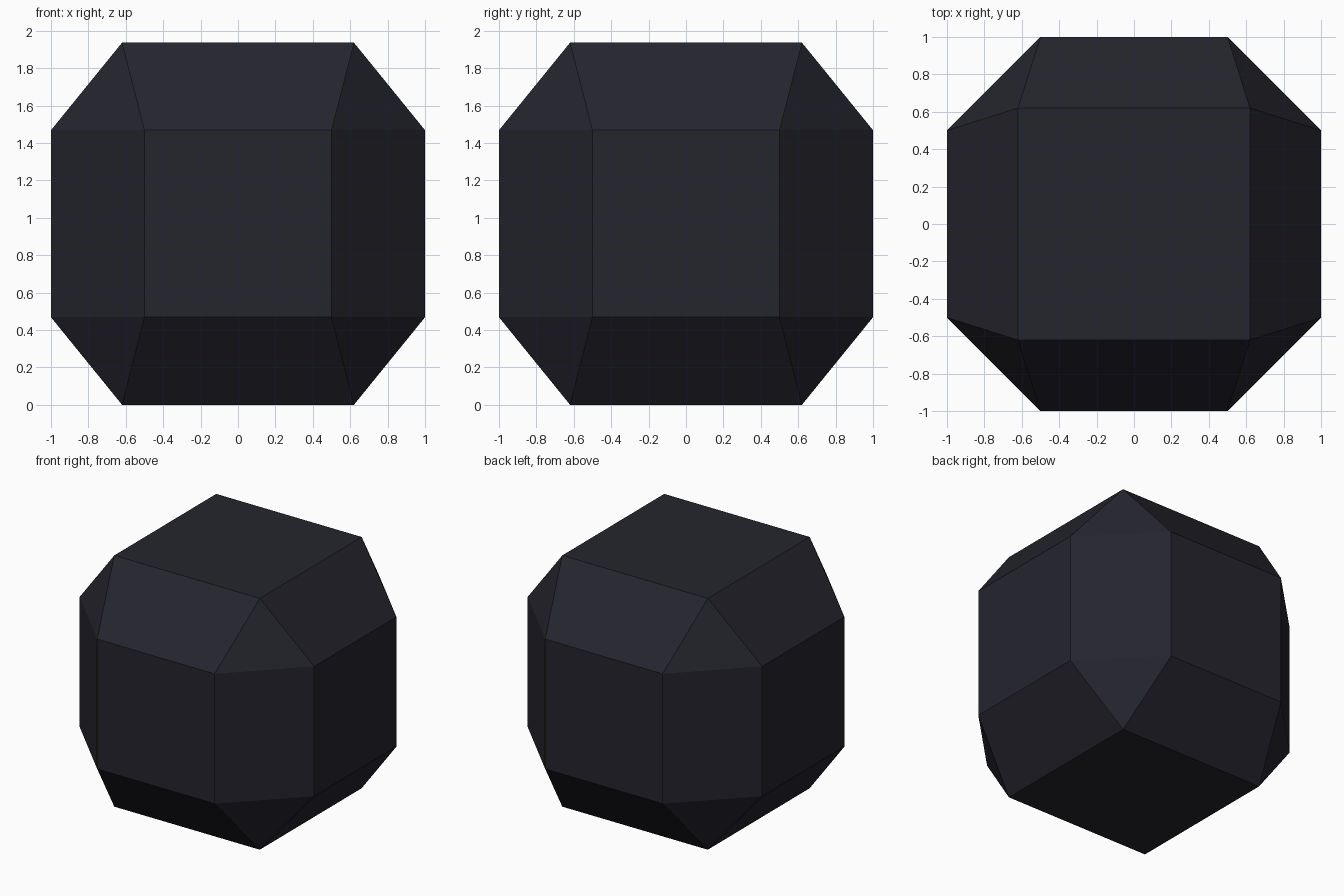
import bpy, bmesh, math

if "Cube" in bpy.data.objects:
    bpy.data.objects.remove(bpy.data.objects["Cube"])

CAP, FLAT = 0.62, 0.5            # half width of end squares, half width of side panels
Z_LOW, Z_HIGH, TOP = 0.468, 1.468, 1.936

bm = bmesh.new()
for sx in (-1, 1):
    for sy in (-1, 1):
        # square top and bottom caps
        for z in (0, TOP):
            bm.verts.new((sx * CAP, sy * CAP, z))
        # octagonal belt with eight upright walls
        for z in (Z_LOW, Z_HIGH):
            bm.verts.new((sx, sy * FLAT, z))
            bm.verts.new((sx * FLAT, sy, z))

# skin the points, then merge the coplanar triangles into flat panels
bmesh.ops.convex_hull(bm, input=bm.verts)
bmesh.ops.dissolve_limit(bm, angle_limit=math.radians(1), verts=bm.verts, edges=bm.edges)
bmesh.ops.recalc_face_normals(bm, faces=bm.faces)

mesh = bpy.data.meshes.new("faceted_stone")
bm.to_mesh(mesh)
bm.free()

mat = bpy.data.materials.new("dark slate")
mat.diffuse_color = (0.018, 0.018, 0.027, 1)
mat.use_nodes = True
mat.node_tree.nodes["Principled BSDF"].inputs["Base Color"].default_value = mat.diffuse_color
mesh.materials.append(mat)

stone = bpy.data.objects.new("faceted_stone", mesh)
bpy.context.collection.objects.link(stone)
